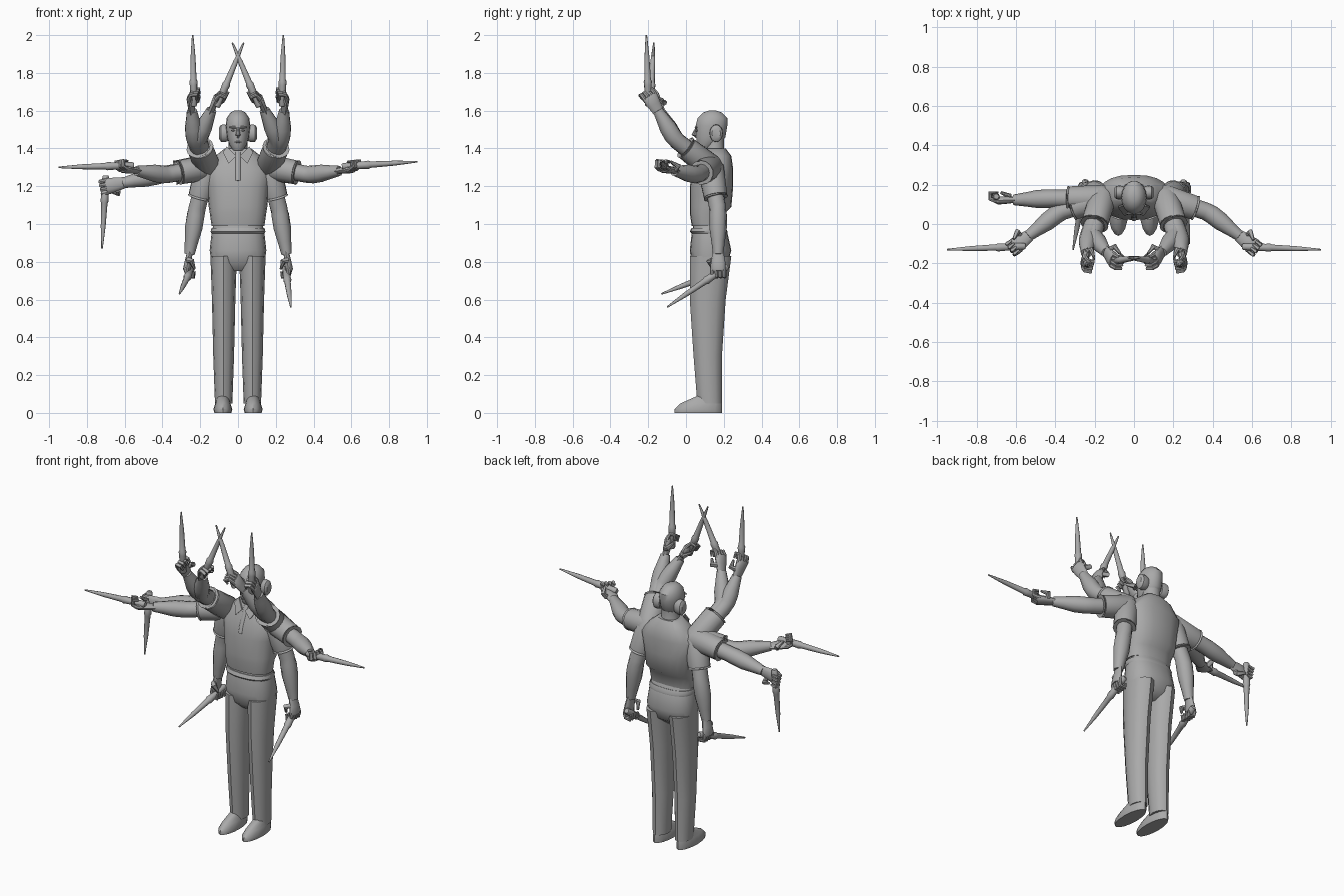
import bpy, bmesh, math
from mathutils import Vector

default_cube = bpy.data.objects.get("Cube")
if default_cube:
    bpy.data.objects.remove(default_cube, do_unlink=True)

grey = bpy.data.materials.new("plain grey")
grey.use_nodes = True
grey.diffuse_color = (0.4, 0.4, 0.4, 1)
grey.node_tree.nodes["Principled BSDF"].inputs["Base Color"].default_value = grey.diffuse_color


def loft(name, rings):
    """Skin a list of point rings and cap both ends."""
    bm = bmesh.new()
    loops = [[bm.verts.new(point) for point in ring] for ring in rings]
    count = len(loops[0])
    for lower, upper in zip(loops, loops[1:]):
        for i in range(count):
            j = (i + 1) % count
            bm.faces.new((lower[i], lower[j], upper[j], upper[i]))
    bm.faces.new(reversed(loops[0]))
    bm.faces.new(loops[-1])
    bmesh.ops.recalc_face_normals(bm, faces=bm.faces)
    mesh = bpy.data.meshes.new(name)
    bm.to_mesh(mesh)
    bm.free()
    mesh.materials.append(grey)
    obj = bpy.data.objects.new(name, mesh)
    bpy.context.collection.objects.link(obj)
    bpy.ops.object.select_all(action='DESELECT')
    obj.select_set(True)
    bpy.context.view_layer.objects.active = obj
    bpy.ops.object.shade_smooth_by_angle(angle=math.radians(40))


def oval(centre, half_u, half_v, sides, power):
    """A superellipse ring spanned by two half axes."""
    ring = []
    for i in range(sides):
        angle = math.tau * i / sides
        c, s = math.cos(angle), math.sin(angle)
        ring.append(centre + half_u * math.copysign(abs(c) ** (2 / power), c)
                    + half_v * math.copysign(abs(s) ** (2 / power), s))
    return ring


def stack(name, levels, x=0, sides=16, power=2):
    """Loft of level ovals given as (height, half width, front, back)."""
    rings = []
    for height, half_width, front, back in levels:
        centre = Vector((x, (front + back) / 2, height))
        rings.append(oval(centre, Vector((half_width, 0, 0)),
                          Vector((0, (back - front) / 2, 0)), sides, power))
    loft(name, rings)


def tube(name, points, radii, side=(0, 0, 1), flatten=1, sides=10):
    """Sweep an oval along a path; flatten scales it across the side direction."""
    points = [Vector(point) for point in points]
    side = Vector(side)
    last = len(points) - 1
    rings = []
    for i, (point, radius) in enumerate(zip(points, radii)):
        tangent = (points[min(i + 1, last)] - points[max(i - 1, 0)]).normalized()
        u = side - tangent * tangent.dot(side)
        u = u.normalized() if u.length > 0.05 else tangent.orthogonal().normalized()
        rings.append(oval(point, u * radius, tangent.cross(u) * radius * flatten, sides, 2))
    loft(name, rings)


def wand(name, base, tip):
    """Torch handle, collar and long tapering cone."""
    stations = {0: .013, .02: .018, .3: .02, .35: .022, .38: .017, .7: .013, 1: .004}
    tube(name, [base.lerp(tip, t) for t in stations], stations.values())


def hand(name, wrist, knuckle, across, palm):
    """Palm, four curled fingers and a thumb; palm is the way it faces."""
    along = (knuckle - wrist).normalized()
    tube(name + "_palm", [wrist - along * .02, wrist.lerp(knuckle, .5), knuckle, knuckle + along * .01],
         [.028, .038, .042, .034], across, .5, 12)
    for i, finger in enumerate(("little", "ring", "middle", "index")):
        root = knuckle + across * (i - 1.5) * .021
        middle = root + along * .035 + palm * .01
        bend = middle + palm * .03
        tube(f"{name}_{finger}_finger", [root - along * .01, root + along * .01, middle, bend, bend - along * .03],
             [.011, .012, .011, .01, .006], across, sides=8)
    root = wrist.lerp(knuckle, .4) + across * .03
    tube(name + "_thumb", [root, root + across * .02 + palm * .02, root + palm * .04 + along * .04],
         [.016, .015, .007], along, sides=8)


def arm(pose, sx, elbow, knuckle, tip):
    """One sleeved arm holding a wand; sx picks the side of the body."""
    name = ("left_" if sx > 0 else "right_") + pose
    shoulder, elbow, knuckle, tip = [
        Vector((x * sx, y, z)) for x, y, z in ((.16, .13, 1.3), elbow, knuckle, tip)]
    cuff = shoulder.lerp(elbow, .7)
    upper = (elbow - shoulder).normalized()
    tube(name + "_sleeve", [shoulder - upper * .05, shoulder, cuff - upper * .01, cuff, cuff - upper * .02],
         [.04, .07, .063, .066, .05], sides=14)

    along = (knuckle - elbow).normalized()
    wrist = knuckle - along * .08
    tube(name + "_forearm", [cuff - upper * .03, elbow - upper * .02, elbow.lerp(wrist, .1),
                             elbow.lerp(wrist, .4), elbow.lerp(wrist, .7), wrist],
         [.045, .045, .047, .046, .036, .027], sides=12)

    aim = (tip - knuckle).normalized()
    across = (aim - along * aim.dot(along)).normalized()
    palm = along.cross(across) * sx
    hand(name + "_hand", wrist, knuckle, across, palm)
    wand(name + "_wand", knuckle - aim * .06 + palm * .02 + along * .015, tip)


# Arms in every signalling pose
for sx, level_height, low_tip in ((1, 1.33, (.28, -.1, .56)), (-1, 1.3, (.31, -.13, .63))):
    arm("raised_outer", sx, (.23, -.06, 1.45), (.25, -.19, 1.67), (.24, -.21, 2))
    arm("raised_inner", sx, (.21, -.06, 1.45), (.11, -.18, 1.67), (-.03, -.17, 1.96))
    arm("level", sx, (.38, .06, 1.26), (.6, -.11, 1.29), (.95, -.13, level_height))
    arm("lowered", sx, (.22, .17, 1.07), (.27, .17, .76), low_tip)
arm("back", -1, (.41, .13, 1.26), (.69, .12, 1.2), (.72, .12, .87))

# Shirt, with the loose back falling over the waist
stack("shirt", [(.99, .14, .03, .2), (1.06, .15, .02, .21), (1.09, .155, .02, .24), (1.2, .165, .02, .25),
                (1.29, .18, .04, .25), (1.36, .12, .07, .24), (1.4, .07, .09, .21)], sides=20, power=2.4)

# Trousers
stack("trouser_seat", [(1, .13, .04, .2), (.95, .14, .03, .22), (.86, .15, .02, .24),
                       (.79, .14, .03, .22), (.75, .09, .07, .17)], sides=20, power=2.4)
stack("waistband", [(.95, .14, .03, .22), (.96, .145, .02, .22), (.98, .14, .03, .21)], sides=20, power=2.4)

for sx, side in ((1, "left"), (-1, "right")):
    stack(side + "_trouser_leg", [(.83, .07, .02, .24), (.6, .062, .02, .21),
                                  (.3, .055, .04, .19), (.05, .046, .06, .19)], sx * .076, 12)
    # Shoes with a low toe
    stack(side + "_shoe", [(0, .045, -.06, .19), (.02, .05, -.06, .19),
                           (.05, .04, -.03, .19), (.09, .03, .06, .18)], sx * .08)
    # Collar flap
    flap = [Vector((sx * x, y, z)) for x, y, z in
            ((.01, .06, 1.36), (.05, .05, 1.32), (.08, .09, 1.38), (.06, .1, 1.41))]
    loft(side + "_collar", [flap, [point + Vector((0, -.008, 0)) for point in flap]])
    # Ear protector
    tube(side + "_ear_protector", [(sx * x, .16, 1.48) for x in (.05, .07, .09, .1)],
         [.04, .047, .045, .03], flatten=.75, sides=16)
    # Eye and brow
    tube(side + "_eye", [(sx * x, .056, 1.495) for x in (.016, .026, .036)], [.002, .007, .002], sides=8)
    tube(side + "_brow", [(sx * x, .05 + x / 8, 1.512) for x in (.008, .025, .045)], [.005, .007, .003], sides=8)

# Shirt placket
tube("placket", [(0, .08, 1.38), (0, .03, 1.27), (0, .02, 1.23)], [.012] * 3, (1, 0, 0), .4, 8)

# Head and neck
stack("neck", [(1.34, .065, .1, .22), (1.39, .05, .1, .2), (1.45, .05, .1, .2)])
stack("head", [(1.39, .025, .07, .11), (1.42, .046, .054, .17), (1.46, .058, .053, .21),
               (1.52, .065, .05, .22), (1.56, .06, .06, .22), (1.59, .04, .09, .19),
               (1.6, .02, .12, .16)], sides=18)
tube("nose", [(0, .055, 1.51), (0, .042, 1.47), (0, .052, 1.458)], [.005, .013, .006], sides=8)
tube("lips", [(x, .05 + abs(x) / 3, 1.434) for x in (-.02, 0, .02)], [.002, .006, .002], sides=8)
